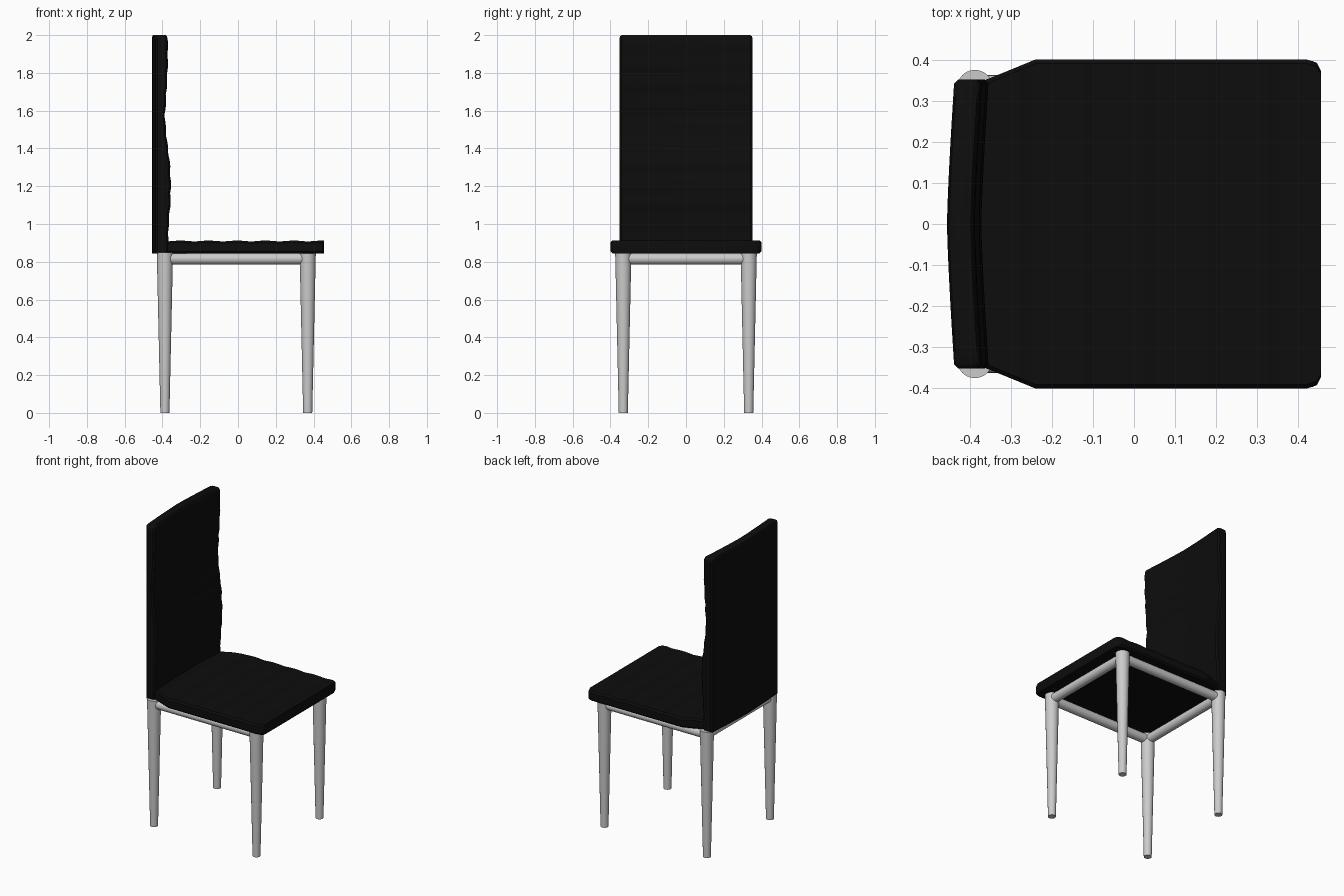
import bpy, bmesh, math
from mathutils import Vector

if "Cube" in bpy.data.objects:
    bpy.data.objects.remove(bpy.data.objects["Cube"])

black = bpy.data.materials.new("black_upholstery")
black.diffuse_color = (0.004, 0.004, 0.004, 1)
black.use_nodes = True
black.node_tree.nodes["Principled BSDF"].inputs["Base Color"].default_value = black.diffuse_color


def loft(name, rings):
    """Skin a stack of closed rings and cap both ends."""
    bm = bmesh.new()
    rows = [[bm.verts.new(p) for p in ring] for ring in rings]
    n = len(rows[0])
    for a, b in zip(rows, rows[1:]):
        for i in range(n):
            j = (i + 1) % n
            bm.faces.new((a[i], a[j], b[j], b[i]))
    bm.faces.new(rows[0][::-1])
    bm.faces.new(rows[-1])
    bmesh.ops.recalc_face_normals(bm, faces=bm.faces)
    me = bpy.data.meshes.new(name)
    bm.to_mesh(me)
    bm.free()
    ob = bpy.data.objects.new(name, me)
    bpy.context.collection.objects.link(ob)
    bpy.ops.object.select_all(action='DESELECT')
    ob.select_set(True)
    bpy.context.view_layer.objects.active = ob
    bpy.ops.object.shade_smooth_by_angle(angle=math.radians(40))
    return ob


def interp(table, t):
    for (a, va), (b, vb) in zip(table, table[1:]):
        if t <= b:
            return va + (vb - va) * (t - a) / (b - a)
    return table[-1][1]


def tube(name, p, q, r0, r1, sides=24):
    p, q = Vector(p), Vector(q)
    rot = (q - p).to_track_quat('Z', 'Y')
    rings = []
    for c, r in ((p, r0), (q, r1)):
        rings.append([c + rot @ Vector((r * math.cos(a), r * math.sin(a), 0))
                      for a in (2 * math.pi * i / sides for i in range(sides))])
    return loft(name, rings)


# Seat: ribbed cushion, tapering toward the backrest
width = [(-0.38, 0.343), (-0.35, 0.355), (-0.24, 0.4), (0.425, 0.4),
         (0.445, 0.392), (0.455, 0.372)]
stations = [-0.38 + 0.02 * i for i in range(41)] + [-0.35, 0.435, 0.445, 0.455]
rings = []
for x in sorted(stations):
    w = interp(width, x)
    top = 0.912 - 0.005 * (1 - abs(math.cos((x + 0.38) * math.pi / 0.15 + math.pi / 2)))
    low, e = 0.845, 0.01
    rings.append([(x, y, z) for y, z in (
        (-w + e, low), (w - e, low), (w, low + e), (w, top - e),
        (w - e, top), (-w + e, top), (-w, top - e), (-w, low + e))])
loft("seat", rings).data.materials.append(black)

# Backrest: bowed in plan, lumbar swell and ribs on the front face
swell = [(0.845, -0.367), (1.0, -0.365), (1.1, -0.356), (1.2, -0.353),
         (1.32, -0.358), (1.45, -0.375), (1.56, -0.385), (1.7, -0.376),
         (1.85, -0.369), (2.0, -0.37)]
rings = []
levels = [0.845 + 0.02 * i for i in range(57)] + [1.985, 1.995, 2.0]
for z in levels:
    inset = {1.995: 0.004, 2.0: 0.012}.get(z, 0)
    half = 0.352 - inset
    rib = 0.005 * (1 - abs(math.sin((z - 0.845) * math.pi / 0.105)))
    front = interp(swell, z) - rib - inset * 0.4
    steps = [-1, -0.97] + [i / 8 for i in range(-7, 8)] + [0.97, 1]

    def bow(s):
        return 0.018 * (abs(s) ** 1.3 - 1)

    def corner(s):
        return 0.01 if abs(s) == 1 else 0

    ring = [(front + bow(s) - corner(s), s * half, z) for s in steps]
    ring += [(-0.437 + bow(s) + corner(s) + inset * 0.4, s * half, z)
             for s in reversed(steps)]
    rings.append(ring)
loft("backrest", rings).data.materials.append(black)

# Tapered legs
LB, LF, LY = -0.387, 0.369, 0.332
for label, x in (("back", LB), ("front", LF)):
    for side, y in (("left", LY), ("right", -LY)):
        tube(f"{label}_leg_{side}", (x, y, 0), (x, y, 0.848), 0.024, 0.043)

# Round rails joining the legs under the seat
RZ, RR = 0.816, 0.03
for side, y in (("left", LY), ("right", -LY)):
    tube(f"side_rail_{side}", (LB, y, RZ), (LF, y, RZ), RR, RR)
for label, x in (("back", LB), ("front", LF)):
    tube(f"{label}_rail", (x, -LY, RZ), (x, LY, RZ), RR, RR)
